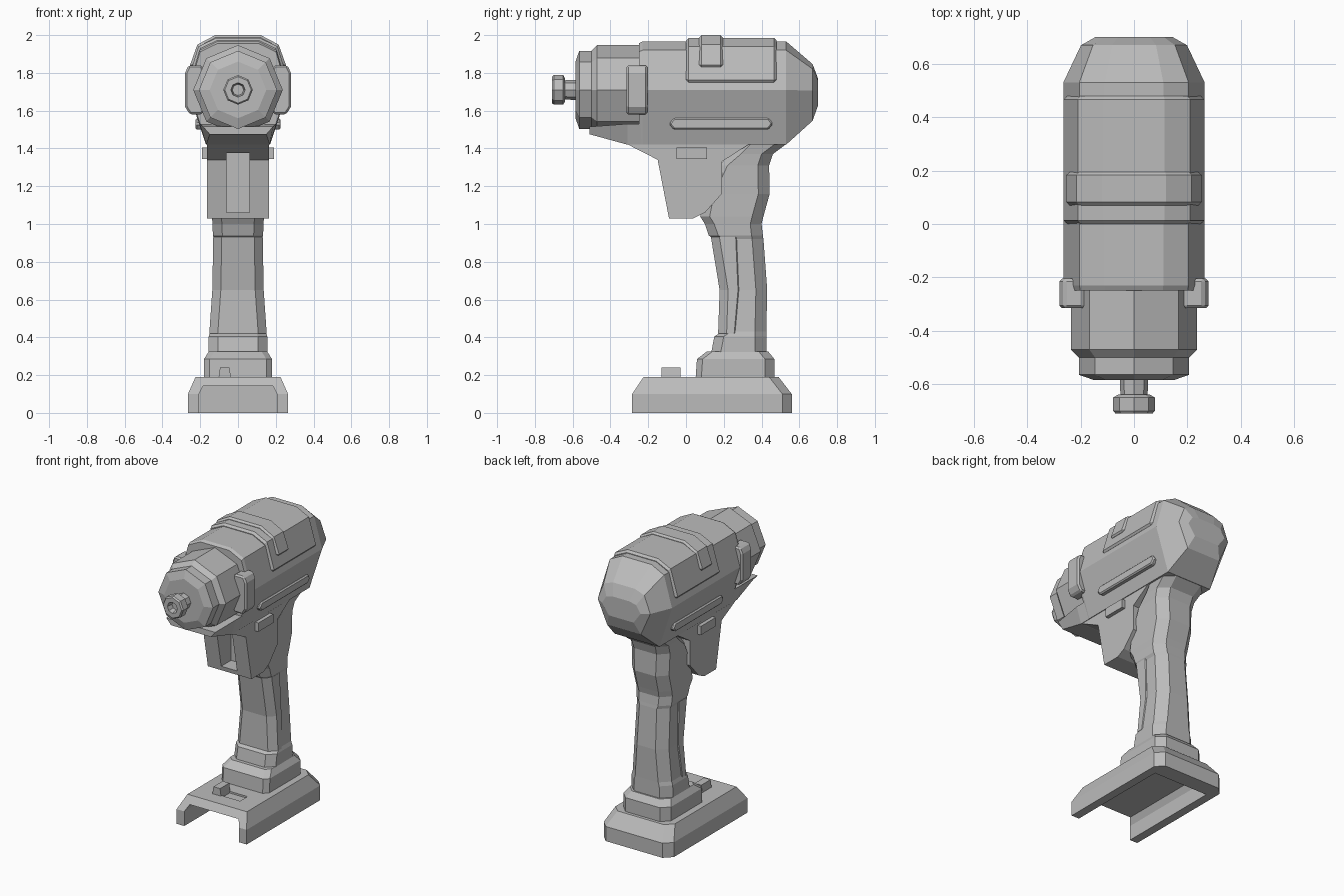
import bpy, bmesh, math

cube = bpy.data.objects.get("Cube")
if cube:
    bpy.data.objects.remove(cube)

GREY = (0.5, 0.5, 0.5, 1)
grey = bpy.data.materials.new("plain grey")
grey.use_nodes = True
grey.diffuse_color = GREY
grey.node_tree.nodes["Principled BSDF"].inputs["Base Color"].default_value = GREY


def loft(name, rings, bevel=0):
    """Skin equal-length rings of points and cap both ends."""
    bm = bmesh.new()
    rows = [[bm.verts.new(p) for p in ring] for ring in rings]
    n = len(rows[0])
    for a, b in zip(rows, rows[1:]):
        for i in range(n):
            j = (i + 1) % n
            bm.faces.new((a[i], a[j], b[j], b[i]))
    bm.faces.new(rows[0])
    bm.faces.new(rows[-1][::-1])
    bmesh.ops.remove_doubles(bm, verts=bm.verts, dist=0.0005)
    bmesh.ops.recalc_face_normals(bm, faces=bm.faces)
    me = bpy.data.meshes.new(name)
    bm.to_mesh(me)
    bm.free()
    me.materials.append(grey)
    ob = bpy.data.objects.new(name, me)
    bpy.context.collection.objects.link(ob)
    if bevel:
        mod = ob.modifiers.new("Bevel", "BEVEL")
        mod.width, mod.segments = bevel, 1
        mod.angle_limit = math.radians(50)
    return ob


def along_x(name, yz, x0, x1, bevel=0):
    return loft(name, [[(x, y, z) for y, z in yz] for x in (x0, x1)], bevel)


def along_y(name, xz, y0, y1, bevel=0):
    return loft(name, [[(x, y, z) for x, z in xz] for y in (y0, y1)], bevel)


def rect(a0, a1, b0, b1):
    return [(a0, b0), (a1, b0), (a1, b1), (a0, b1)]


def mirrored(half):
    """Complete a half outline given from top to bottom on +x."""
    return half + [(-x, z) for x, z in reversed(half)]


def plan(z, yf, yb, hw, cf, cb):
    """Horizontal rectangle with cut front and back corners."""
    half = [(hw - cf, yf), (hw, yf + cf), (hw, yb - cb), (hw - cb, yb)]
    return [(x, y, z) for x, y in mirrored(half)]


def turned(name, steps, sides=8, cz=1.71):
    """Turn (y, radius) steps around the drive axis."""
    angles = [math.tau * i / sides for i in range(sides)]
    return loft(name, [[(r * math.sin(a), y, cz + r * math.cos(a)) for a in angles]
                       for y, r in steps])


def cut(ob, cutter):
    cutter.hide_render = True
    mod = ob.modifiers.new("Cut", "BOOLEAN")
    mod.object, mod.solver = cutter, "EXACT"
    bpy.context.view_layer.objects.active = ob
    bpy.ops.object.modifier_apply(modifier=mod.name)
    bpy.data.objects.remove(cutter)


# Motor housing with a rounded rear
section = mirrored([(0.11, 1.967), (0.205, 1.92), (0.265, 1.71), (0.17, 1.42)])
loft("motor_housing", [
    [(x * sx, y, 1.7 + (z - 1.7) * sz) for x, z in section]
    for y, sx, sz in ((-0.25, 0.98, 0.96), (-0.23, 1, 1), (0.53, 1, 1),
                      (0.67, 0.75, 0.55), (0.7, 0.55, 0.25))])

# Top cover and its clip
along_y("top_cover", mirrored([(0.115, 1.985), (0.21, 1.94), (0.268, 1.75)]),
        0, 0.48, 0.014)
along_y("cover_clip", mirrored([(0.12, 2.0), (0.215, 1.95), (0.258, 1.83)]),
        0.07, 0.195, 0.012)

# Nose, shank and open bit collar
turned("nose", [(-0.1, 0.237), (-0.47, 0.237), (-0.5, 0.207), (-0.565, 0.207),
                (-0.585, 0.15)])
turned("shank", [(-0.55, 0.055), (-0.66, 0.05)])
turned("bit_collar", [(-0.64, 0.06), (-0.65, 0.078), (-0.7, 0.078), (-0.71, 0.07),
                      (-0.71, 0.038), (-0.67, 0.03)])

# Cradle under the nose
loft("nose_cradle", [
    [(x, y, z) for x, z in mirrored([(wt, top), (wb, bottom)])]
    for y, wt, top, wb, bottom in ((-0.51, 0.185, 1.515, 0.15, 1.475),
                                   (-0.31, 0.203, 1.53, 0.168, 1.42),
                                   (-0.2, 0.203, 1.53, 0.168, 1.42))])

# Trigger housing with a slot in front
guard = along_x("trigger_housing", [
    (-0.31, 1.422), (-0.15, 1.34), (-0.09, 1.03), (0.04, 1.03), (0.1, 1.06),
    (0.19, 1.16), (0.19, 1.33), (0.33, 1.42), (0.33, 1.46), (-0.25, 1.46)],
    -0.165, 0.165)
cut(guard, along_y("slot_cutter", rect(-0.06, 0.06, 1.06, 1.375), -0.4, 0.01))

# Side details, repeated on both sides
ear = [(0.28, 1.62), (0.28, 1.8), (0.262, 1.84), (0.19, 1.84), (0.17, 1.79),
       (0.17, 1.62), (0.19, 1.58), (0.255, 1.58)]
strip = [(-0.09, 1.53), (-0.065, 1.56), (0.44, 1.56), (0.46, 1.53),
         (0.435, 1.5), (-0.065, 1.5)]
for side, s in (("left", 1), ("right", -1)):
    along_y(side + "_ear", [(s * x, z) for x, z in ear], -0.315, -0.205, 0.01)
    along_x(side + "_strip", strip, s * 0.15, s * 0.226, 0.008)
    along_x(side + "_tab", rect(-0.05, 0.11, 1.345, 1.405), s * 0.12, s * 0.19)

# Handle
loft("handle", [plan(z, yf, yb, hw, 0.05, 0.06) for z, yf, yb, hw in (
    (0.3, 0.13, 0.425, 0.157), (0.405, 0.15, 0.425, 0.155), (0.43, 0.19, 0.425, 0.147),
    (0.65, 0.19, 0.43, 0.13), (0.92, 0.145, 0.41, 0.125), (0.94, 0.12, 0.407, 0.133),
    (1.0, 0.1, 0.4, 0.135), (1.04, 0.075, 0.41, 0.138), (1.16, 0.1, 0.443, 0.14),
    (1.31, 0.17, 0.44, 0.145), (1.37, 0.24, 0.46, 0.15), (1.43, 0.3, 0.54, 0.16))])
loft("grip_pad", [plan(z, yf, yb, hw, 0.045, 0.005) for z, yf, yb, hw in (
    (0.42, 0.17, 0.26, 0.152), (0.65, 0.178, 0.28, 0.136), (0.93, 0.132, 0.268, 0.131))])

# Handle foot
loft("handle_foot", [plan(z, yf, yb, hw, 0.03, 0.05) for z, yf, yb, hw in (
    (0.17, 0.05, 0.468, 0.18), (0.285, 0.058, 0.468, 0.18),
    (0.325, 0.11, 0.435, 0.155))])

# Base, hollowed from below and open at the front
base = loft("base", [plan(z, yf, yb, hw, 0, 0.05) for z, yf, yb, hw in (
    (0, -0.285, 0.56, 0.265), (0.1, -0.285, 0.56, 0.265), (0.19, -0.225, 0.49, 0.225))])
cut(base, along_y("base_cutter", mirrored([(0.185, 0.142), (0.207, 0.1), (0.207, -0.1)]),
                  -0.5, 0.45))

# Button slot and button on the base
cut(base, along_x("button_cutter", rect(-0.12, -0.04, 0.178, 0.3), -0.1, 0.1))
along_y("button", [(-0.105, 0.17), (-0.095, 0.24), (-0.045, 0.24), (-0.035, 0.17)],
        -0.13, -0.03)
